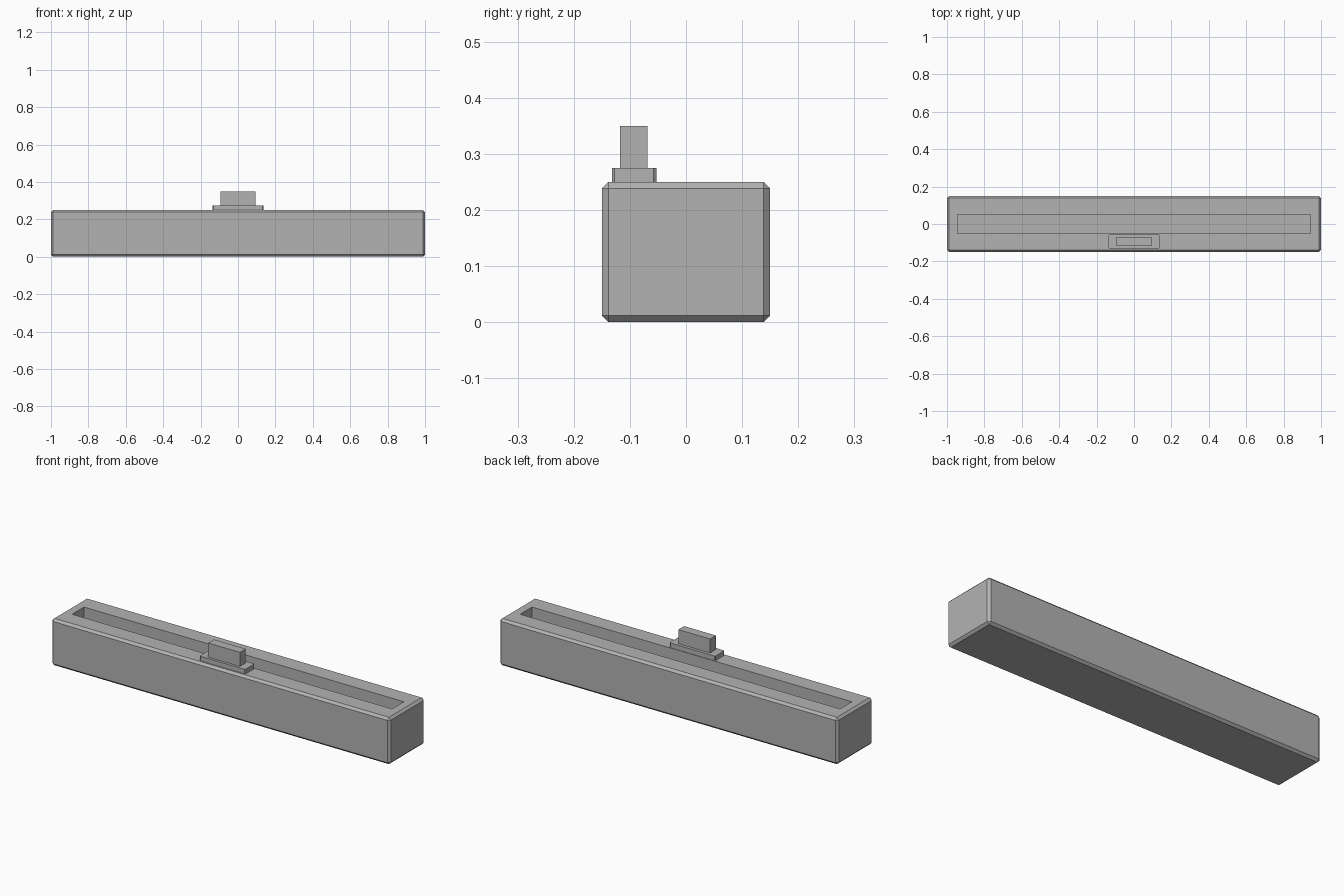
import bpy
import bmesh

old = bpy.data.objects.get("Cube")
if old:
    bpy.data.objects.remove(old, do_unlink=True)

# One plain grey for every part
GREY = (0.45, 0.45, 0.45, 1.0)
grey = bpy.data.materials.new("plain grey")
grey.use_nodes = True
grey.diffuse_color = GREY
grey.node_tree.nodes["Principled BSDF"].inputs["Base Color"].default_value = GREY


def is_upright(edge):
    a, b = edge.verts
    return abs(a.co.z - b.co.z) > 0.001


def box(name, low, high, chamfer=0.0, upright_only=False, slot=None):
    """Box between two corners, with optional chamfers and a slot sunk in the top."""
    bm = bmesh.new()
    bmesh.ops.create_cube(bm, size=1)
    for v in bm.verts:
        v.co = [lo + (hi - lo) * (c + 0.5) for lo, hi, c in zip(low, high, v.co)]
    if chamfer:
        edges = [e for e in bm.edges if is_upright(e) or not upright_only]
        bmesh.ops.bevel(bm, geom=edges, offset=chamfer, segments=1,
                        affect='EDGES', clamp_overlap=True)
    if slot:
        half_x, half_y, depth = slot
        bm.normal_update()
        top = max((f for f in bm.faces if f.normal.z > 0.9), key=lambda f: f.calc_area())
        # Rim first, then the floor pushed down on straight walls
        bmesh.ops.inset_individual(bm, faces=[top], thickness=0.02)
        for v in top.verts:
            v.co.x = half_x if v.co.x > 0 else -half_x
            v.co.y = half_y if v.co.y > 0 else -half_y
        floor = bmesh.ops.extrude_discrete_faces(bm, faces=[top])["faces"][0]
        bmesh.ops.translate(bm, verts=floor.verts, vec=(0, 0, -depth))
    bmesh.ops.recalc_face_normals(bm, faces=bm.faces)
    mesh = bpy.data.meshes.new(name)
    bm.to_mesh(mesh)
    bm.free()
    mesh.materials.append(grey)
    obj = bpy.data.objects.new(name, mesh)
    bpy.context.collection.objects.link(obj)
    return obj


# Long chamfered body with the slot along its top
box("body", (-1, -0.15, 0), (1, 0.15, 0.25), chamfer=0.012, slot=(0.945, 0.05, 0.12))
# Slider plate in front of the slot, and the grip standing on it
box("slider_plate", (-0.135, -0.132, 0.25), (0.135, -0.053, 0.275),
    chamfer=0.005, upright_only=True)
box("slider_grip", (-0.094, -0.118, 0.275), (0.094, -0.069, 0.35))
